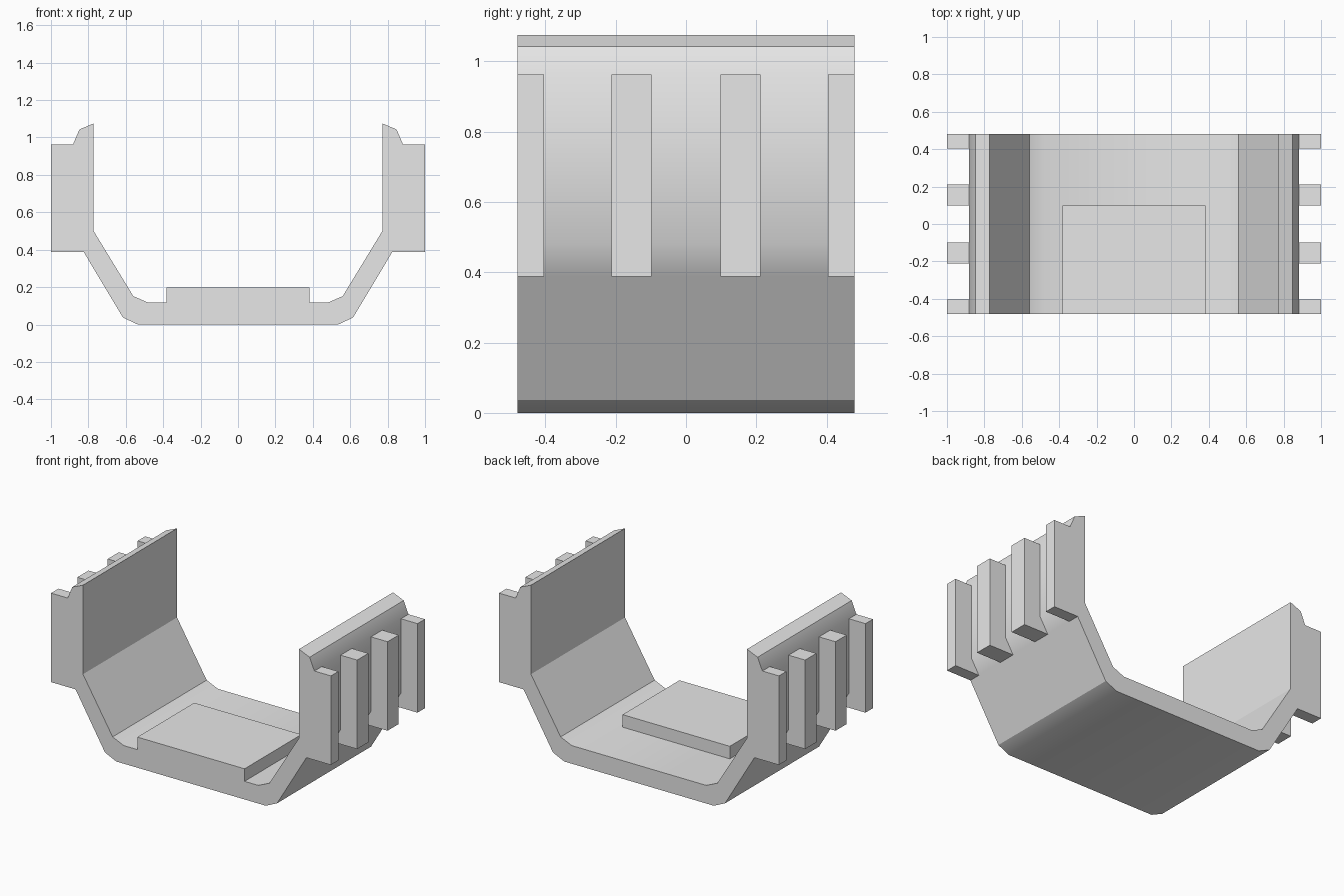
import bpy, bmesh, math

cube = bpy.data.objects.get("Cube")
if cube:
    bpy.data.objects.remove(cube, do_unlink=True)

grey = bpy.data.materials.new("light_grey")
grey.use_nodes = True
grey.diffuse_color = (0.8, 0.8, 0.8, 1)
grey.node_tree.nodes["Principled BSDF"].inputs["Base Color"].default_value = (0.8, 0.8, 0.8, 1)

HALF_DEPTH = 0.48


def extrude_profile(name, profile, y0, y1, creases=()):
    """Sweep an x-z outline from y0 to y1; creases are outline points kept sharp."""
    bm = bmesh.new()
    face = bm.faces.new([bm.verts.new((x, y0, z)) for x, z in profile])
    ext = bmesh.ops.extrude_face_region(bm, geom=[face], use_keep_orig=True)
    moved = [v for v in ext["geom"] if isinstance(v, bmesh.types.BMVert)]
    bmesh.ops.translate(bm, vec=(0, y1 - y0, 0), verts=moved)
    bmesh.ops.recalc_face_normals(bm, faces=bm.faces)
    mesh = bpy.data.meshes.new(name)
    bm.to_mesh(mesh)
    bm.free()
    mesh.materials.append(grey)
    obj = bpy.data.objects.new(name, mesh)
    bpy.context.collection.objects.link(obj)
    bpy.ops.object.select_all(action="DESELECT")
    obj.select_set(True)
    bpy.context.view_layer.objects.active = obj
    bpy.ops.object.shade_smooth_by_angle(angle=math.radians(34))
    for edge in mesh.edges:
        a, b = (mesh.vertices[i].co for i in edge.vertices)
        for x, z in creases:
            if all(abs(abs(p.x) - x) + abs(p.z - z) < 1e-4 for p in (a, b)):
                edge.use_edge_sharp = True
    return obj


# Shell: right half outline from outer bottom, over the lip, to inner floor
half = [(0.535, 0), (0.615, 0.037), (0.825, 0.388), (0.882, 0.483),
        (0.882, 0.963), (0.848, 1.043), (0.772, 1.075),
        (0.772, 0.5), (0.56, 0.152), (0.48, 0.117)]
outline = half + [(-x, z) for x, z in reversed(half)]
extrude_profile("cradle_shell", outline, -HALF_DEPTH, HALF_DEPTH,
                creases=[(0.772, 0.5), (0.56, 0.152)])

# Raised pad on the floor, flush with the front
pad = [(-0.383, 0.117), (0.383, 0.117), (0.383, 0.198), (-0.383, 0.198)]
extrude_profile("floor_pad", pad, -HALF_DEPTH, 0.1)

# Upright ribs along both outer walls
rib = [(0.825, 0.388), (1, 0.388), (1, 0.963), (0.882, 0.963), (0.882, 0.483)]
spans = [(-HALF_DEPTH, -0.404), (-0.212, -0.098), (0.098, 0.212), (0.404, HALF_DEPTH)]
for side, sign in (("left", 1), ("right", -1)):
    for i, (y0, y1) in enumerate(spans, 1):
        extrude_profile(f"{side}_rib_{i}", [(sign * x, z) for x, z in rib], y0, y1)
